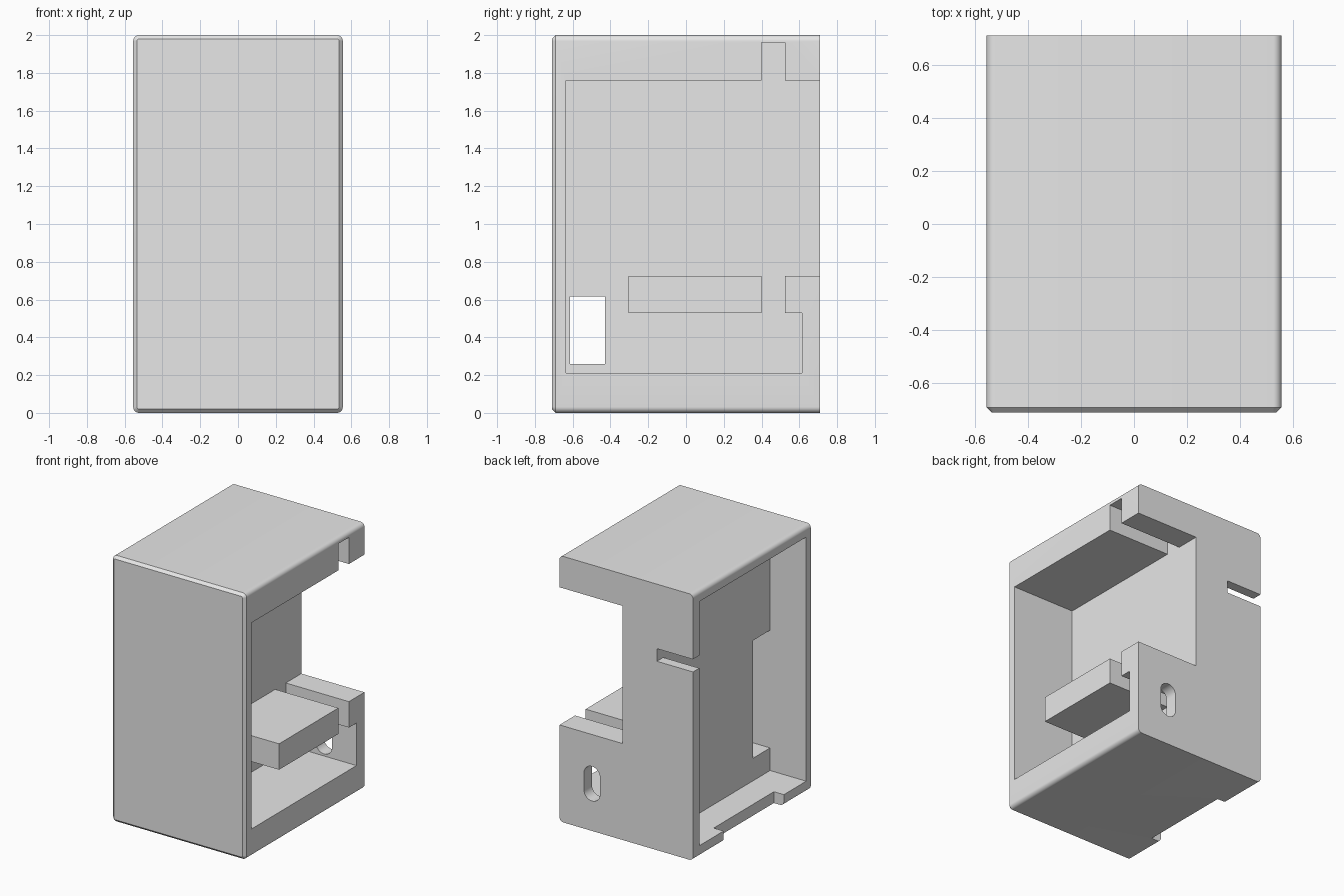
import bpy, bmesh, math

if "Cube" in bpy.data.objects:
    bpy.data.objects.remove(bpy.data.objects["Cube"])

W, D, H = 0.555, 0.71, 2.0      # half width, half depth, height
MID = 0.03                      # right-hand cavity wall
LEFT = -0.255                   # left-hand recess floor

grey = bpy.data.materials.new("light grey plastic")
grey.diffuse_color = (0.8, 0.8, 0.8, 1)
grey.use_nodes = True
grey.node_tree.nodes["Principled BSDF"].inputs["Base Color"].default_value = grey.diffuse_color


def make_object(name, bm):
    bmesh.ops.recalc_face_normals(bm, faces=bm.faces)
    mesh = bpy.data.meshes.new(name)
    bm.to_mesh(mesh)
    bm.free()
    obj = bpy.data.objects.new(name, mesh)
    bpy.context.collection.objects.link(obj)
    return obj


def loft(name, rings):
    """Skin a stack of equal-length point rings and cap both ends."""
    bm = bmesh.new()
    loops = [[bm.verts.new(p) for p in ring] for ring in rings]
    n = len(loops[0])
    for a, b in zip(loops, loops[1:]):
        for i in range(n):
            bm.faces.new((a[i], a[(i + 1) % n], b[(i + 1) % n], b[i]))
    bm.faces.new(loops[0])
    bm.faces.new(loops[-1])
    return make_object(name, bm)


def round_rect(y, cx, cz, hw, hh, r, seg=8):
    """Rounded rectangle in the xz plane."""
    pts = []
    for q, (sx, sz) in enumerate(((1, 1), (-1, 1), (-1, -1), (1, -1))):
        for i in range(seg + 1):
            a = (q + i / seg) * math.pi / 2
            pts.append((cx + sx * (hw - r) + r * math.cos(a), y,
                        cz + sz * (hh - r) + r * math.sin(a)))
    return pts


def prism_x(name, profile, x0, x1):
    """Extrude a (y, z) profile along x."""
    return loft(name, [[(x, y, z) for y, z in profile] for x in (x0, x1)])


def box(name, x0, x1, y0, y1, z0, z1):
    return prism_x(name, [(y0, z0), (y1, z0), (y1, z1), (y0, z1)], x0, x1)


def cut(body, cutter):
    mod = body.modifiers.new(cutter.name, 'BOOLEAN')
    mod.operation = 'DIFFERENCE'
    mod.solver = 'EXACT'
    mod.object = cutter
    bpy.context.view_layer.objects.active = body
    bpy.ops.object.modifier_apply(modifier=mod.name)
    bpy.data.objects.remove(cutter)


# Outer shell: rounded long edges, chamfered front
housing = loft("housing", [
    round_rect(-D, 0, H / 2, W - 0.02, H / 2 - 0.02, 0.012),
    round_rect(-D + 0.02, 0, H / 2, W, H / 2, 0.032),
    round_rect(D, 0, H / 2, W, H / 2, 0.032)])

# Right cavity: open side and back, board slot, shelf left by the profile
shelf_side = [(-0.635, 0.21), (0.615, 0.21), (0.615, 0.53), (0.525, 0.53),
              (0.525, 0.725), (0.9, 0.725), (0.9, 1.76), (0.525, 1.76),
              (0.525, 1.96), (0.40, 1.96), (0.40, 1.76), (-0.635, 1.76)]
cut(housing, prism_x("right_cavity", shelf_side, MID, 0.8))

# Left recess, its back slot, bottom notch and cable passage
cut(housing, box("left_recess", -0.8, LEFT, -0.635, 0.635, 0.085, 1.92))
cut(housing, box("back_slot", -0.8, LEFT, 0.5, 0.9, 1.42, 1.515))
cut(housing, box("bottom_notch", -0.8, -0.472, -0.37, 0.345, -0.2, 0.3))
cut(housing, box("cable_pocket", -0.4, -0.07, -0.635, -0.43, 0.255, 1.14))
cut(housing, box("cable_window", -0.2, 0.2, -0.615, -0.43, 0.26, 0.615))

# Oblong hole in the back wall
cut(housing, loft("oblong_hole", [round_rect(y, 0.285, 0.355, 0.067, 0.13, 0.067)
                                  for y in (0.5, 0.9)]))

# Shelf bar bridging the right cavity
shelf = box("shelf", MID - 0.02, W, -0.305, 0.40, 0.53, 0.725)

for obj in (housing, shelf):
    obj.data.materials.clear()
    obj.data.materials.append(grey)
    bpy.ops.object.select_all(action='DESELECT')
    obj.select_set(True)
    bpy.context.view_layer.objects.active = obj
    bpy.ops.object.shade_smooth_by_angle(angle=math.radians(30))
